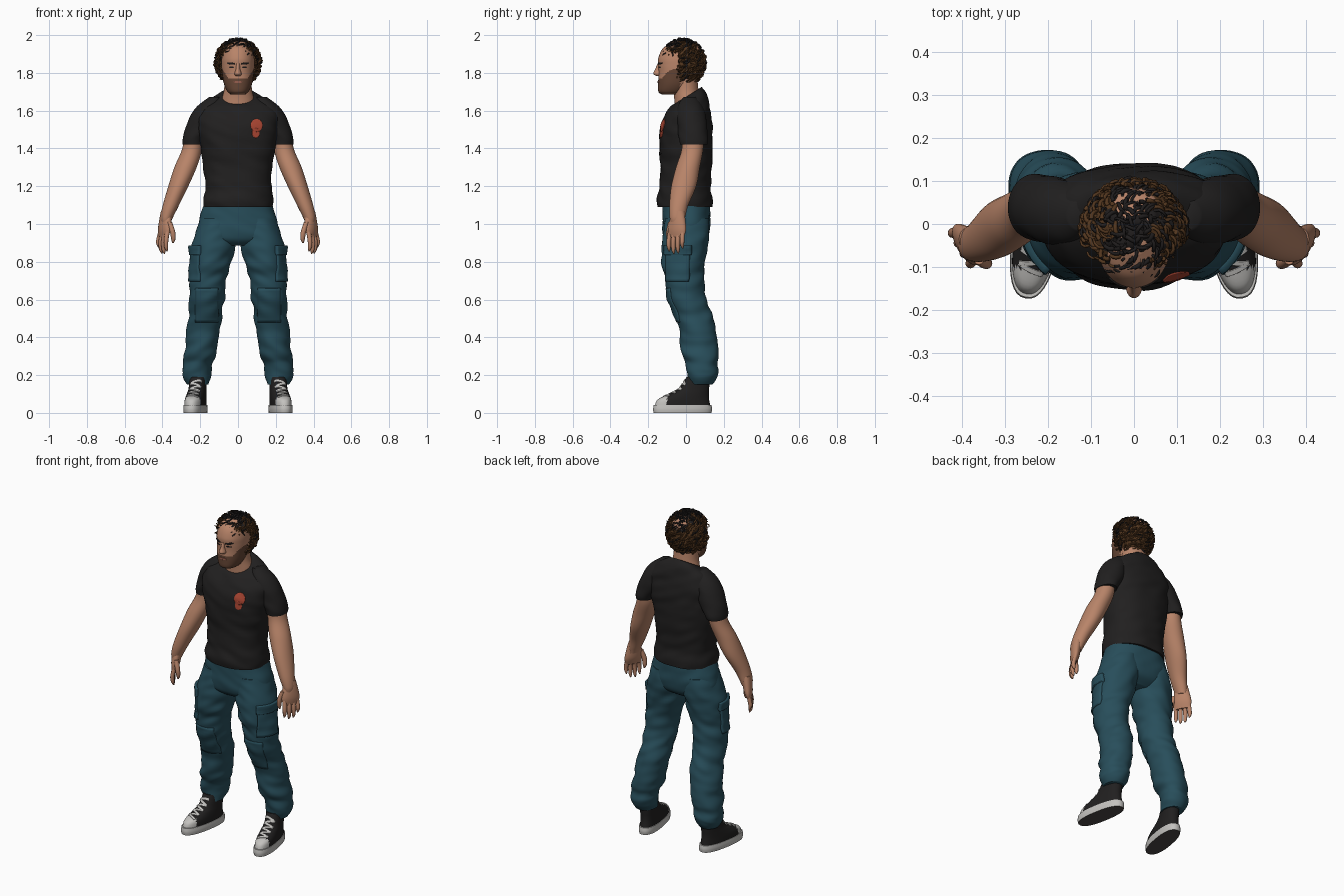
import bpy, bmesh, math, random
from mathutils import Matrix, Vector, noise
from mathutils.bvhtree import BVHTree

random.seed(4)
if "Cube" in bpy.data.objects:
    bpy.data.objects.remove(bpy.data.objects["Cube"])


def material(name, *rgb):
    m = bpy.data.materials.new(name)
    m.use_nodes = True
    m.diffuse_color = (*rgb, 1)
    m.node_tree.nodes["Principled BSDF"].inputs["Base Color"].default_value = (*rgb, 1)
    return m


SKIN = material("skin", .48, .23, .14)
BEARD = material("beard brown", .13, .06, .035)
LIPS = material("lip red", .3, .11, .075)
BROWN = material("hair brown", .085, .037, .013)
DARK = material("hair black", .014, .012, .012)
BLACK = material("cloth black", .015, .014, .014)
TEAL = material("trouser teal", .021, .076, .104)
WHITE = material("shoe white", .55, .54, .52)
RED = material("patch red", .4, .06, .032)
SOLE = material("sole grey", .07, .062, .058)


def finish(name, bm, mats, mirror=False, rule=None, thick=0):
    """Turn a bmesh into a smooth object, coloured by an optional face rule."""
    bmesh.ops.recalc_face_normals(bm, faces=bm.faces)
    if rule:
        for f in bm.faces:
            f.material_index = rule(f.calc_center_median(), f.normal)
    me = bpy.data.meshes.new(name)
    bm.to_mesh(me)
    bm.free()
    for m in mats:
        me.materials.append(m)
    ob = bpy.data.objects.new(name, me)
    bpy.context.collection.objects.link(ob)
    bpy.ops.object.select_all(action='DESELECT')
    ob.select_set(True)
    bpy.context.view_layer.objects.active = ob
    bpy.ops.object.shade_smooth_by_angle(angle=math.radians(50))
    if thick:
        mod = ob.modifiers.new("thickness", 'SOLIDIFY')
        mod.thickness, mod.offset = thick, 0
    if mirror:
        ob.modifiers.new("mirror", 'MIRROR')
    return ob


def blend(rings, steps):
    """Catmull-Rom interpolation between rings."""
    rings = [Vector(tuple(r) + (0,) * (6 - len(r))) for r in rings]
    ext = [rings[0]] + rings + [rings[-1]]
    for a, b, c, d in zip(ext, ext[1:], ext[2:], ext[3:]):
        for i in range(steps):
            t = i / steps
            yield (b * 2 + (c - a) * t + (a * 2 - b * 5 + c * 4 - d) * t * t
                   + (b * 3 - a - c * 3 + d) * t ** 3) / 2
    yield rings[-1]


def loft(name, rings, mats, mirror=False, rule=None, power=2, n=36, steps=6,
         fold=0, matrix=None):
    """Skin through level rings (x, y, z, half width, half depth, tilt)."""
    bm = bmesh.new()
    loops = []
    for cx, cy, cz, rx, ry, tilt in blend(rings, steps):
        loop = []
        for i in range(n):
            a = math.tau * i / n
            c, s = (math.copysign(abs(k) ** (2 / power), k) for k in (math.cos(a), math.sin(a)))
            p = Vector((cx + max(rx, .001) * c, cy + max(ry, .001) * s, cz + tilt * s))
            if fold:
                q = noise.noise(Vector((p.x * 9, p.y * 9, p.z * 20 + p.x * 8)))
                p += Vector((c, s, 0)) * fold * q
            loop.append(bm.verts.new(p))
        loops.append(loop)
    for lo, hi in zip(loops, loops[1:]):
        for i in range(n):
            j = (i + 1) % n
            bm.faces.new((lo[i], lo[j], hi[j], hi[i]))
    bm.faces.new(loops[0])
    bm.faces.new(loops[-1])
    if matrix:
        bm.transform(matrix)
    return finish(name, bm, mats, mirror, rule)


def patch(name, target, mat, centre, aim, w, h, lift=.003, roll=0, rounded=True, mirror=False):
    """Thin plate wrapped onto a target surface along the aim direction."""
    me = target.data
    tree = BVHTree.FromPolygons([v.co for v in me.vertices], [p.vertices for p in me.polygons])
    aim = Vector(aim).normalized()
    right = aim.cross(Vector((0, 0, 1))).normalized()
    spin = Matrix.Rotation(-roll, 3, aim)
    right, up = spin @ right, spin @ right.cross(aim)
    bm = bmesh.new()
    n = 12
    grid = {}
    for i in range(n + 1):
        for j in range(n + 1):
            u, v = 2 * i / n - 1, 2 * j / n - 1
            if rounded:
                u, v = u * math.sqrt(1 - v * v / 2), v * math.sqrt(1 - u * u / 2)
            hit = tree.ray_cast(Vector(centre) + right * u * w + up * v * h - aim * .3, aim)[0]
            if hit:
                grid[i, j] = bm.verts.new(hit)
    for i in range(n):
        for j in range(n):
            quad = [(i, j), (i + 1, j), (i + 1, j + 1), (i, j + 1)]
            if all(k in grid for k in quad):
                bm.faces.new([grid[k] for k in quad])
    return finish(name, bm, [mat], mirror, thick=2 * lift)


# Shirt
torso = loft("shirt_body", [
    (0, -.005, 1.09, .183, .143), (0, -.007, 1.13, .184, .145), (0, -.005, 1.2, .175, .135),
    (0, 0, 1.3, .182, .136), (0, 0, 1.41, .198, .14), (0, 0, 1.5, .212, .14),
    (0, .008, 1.58, .215, .124, .01), (0, .015, 1.635, .18, .102, .02),
    (0, .015, 1.665, .13, .088, .035), (0, .012, 1.68, .088, .076, .045)],
    [BLACK], power=2.3, n=64, fold=.008)
loft("shirt_sleeves", [
    (.125, .02, 1.672, .03, .035), (.15, .022, 1.625, .063, .065), (.177, .028, 1.57, .078, .076),
    (.205, .035, 1.5, .076, .078), (.232, .04, 1.45, .061, .076), (.24, .04, 1.42, .055, .072)],
    [BLACK], mirror=True, fold=.005)
patch("chest_patch_top", torso, RED, (.098, -.14, 1.522), (0, 1, 0), .031, .034)
patch("chest_patch_base", torso, RED, (.094, -.14, 1.482), (0, 1, 0), .02, .026)

# Trousers
loft("trouser_hips", [
    (0, 0, 1.12, .175, .125), (0, .002, 1.05, .198, .126), (0, .002, .98, .212, .126),
    (0, -.003, .92, .2, .112), (0, -.005, .885, .12, .07)], [TEAL], power=2.3, n=56, fold=.006)
leg = loft("trouser_legs", [
    (.1, .003, 1.03, .095, .115), (.122, 0, .92, .114, .122), (.142, -.012, .8, .108, .114),
    (.157, -.008, .7, .098, .102), (.166, .005, .6, .092, .1), (.173, .045, .5, .088, .1),
    (.186, .067, .4, .086, .098), (.199, .075, .31, .085, .099), (.209, .083, .265, .074, .087),
    (.214, .09, .225, .08, .086), (.213, .088, .19, .07, .076), (.211, .078, .15, .056, .066)],
    [TEAL], mirror=True, n=48, steps=8, fold=.012)
out = (-.9, .42, 0)
patch("cargo_pockets", leg, TEAL, (.24, -.05, .78), out, .065, .085, .009, rounded=False, mirror=True)
patch("pocket_flaps", leg, TEAL, (.24, -.05, .86), out, .07, .025, .016, rounded=False, mirror=True)
patch("knee_panels", leg, TEAL, (.165, -.1, .57), (0, 1, 0), .06, .09, .004, rounded=False, mirror=True)

# Arms and hands
loft("arms", [
    (.235, .038, 1.47, .046, .058), (.245, .033, 1.39, .053, .057), (.278, .01, 1.3, .059, .063),
    (.316, -.012, 1.2, .053, .066), (.355, -.038, 1.1, .043, .05), (.376, -.045, 1.04, .034, .042),
    (.382, -.046, 1.01, .026, .036)], [SKIN], mirror=True)
hand = Matrix.Translation((.388, -.047, 0)) @ Matrix.Rotation(math.radians(-30), 4, 'Z')
loft("palms", [
    (-.012, 0, 1.07, .028, .035), (-.004, 0, 1.02, .027, .046), (.002, 0, .97, .024, .054),
    (.008, 0, .93, .013, .046)], [SKIN], mirror=True, matrix=hand)
for label, y, tip in (("index", -.038, .855), ("middle", -.013, .842),
                      ("ring", .012, .845), ("little", .036, .87)):
    loft(label + "_fingers", [
        (.005, y, .96, .012, .013), (.016, y * 1.1, .91, .012, .012),
        (.015, y * 1.1, tip + .02, .01, .01), (.01, y * 1.1, tip, .003, .003)],
        [SKIN], mirror=True, n=12, steps=4, matrix=hand)
loft("thumbs", [
    (-.005, -.04, 1.01, .014, .016), (-.014, -.058, .96, .014, .015),
    (-.018, -.06, .92, .011, .012), (-.017, -.058, .9, .004, .004)],
    [SKIN], mirror=True, n=12, steps=4, matrix=hand)

# Neck and head
loft("neck", [(0, .008, 1.6, .092, .07), (0, .006, 1.66, .086, .068), (0, 0, 1.71, .074, .066),
              (0, -.005, 1.78, .07, .064)], [SKIN])


def stubble(c, normal):
    edge = 1.772 + max(0, abs(c.x) - .05) * 1.4
    return int(c.z < edge and c.y < -.03 and normal.z > -.85)


head = loft("head", [
    (0, -.08, 1.685, .035, .045), (0, -.074, 1.7, .056, .072), (0, -.058, 1.74, .074, .09),
    (0, -.04, 1.8, .084, .105), (0, -.034, 1.84, .087, .113), (0, -.03, 1.88, .086, .116),
    (0, -.022, 1.93, .075, .1), (0, -.02, 1.965, .04, .05)],
    [SKIN, BEARD], rule=stubble, n=64, steps=8, power=2.15)
loft("nose", [(0, -.14, 1.783, .012, .016), (0, -.146, 1.795, .019, .027),
              (0, -.141, 1.82, .012, .022), (0, -.14, 1.85, .01, .01)], [SKIN], n=20)
ahead = (0, 1, 0)
patch("eyebrows", head, DARK, (.036, -.14, 1.85), ahead, .021, .0055, .004, roll=.12, mirror=True)
patch("eyes", head, DARK, (.034, -.14, 1.83), ahead, .013, .004, .002, mirror=True)
patch("lips", head, LIPS, (0, -.14, 1.752), ahead, .024, .006, .004)

# Curly hair: a cap below many short coils
MID, SIZE = Vector((0, -.016, 1.855)), Vector((.115, .112, .118))


def on_face(p):
    return (p.y < -.04 and p.z < 1.905) or (p.y < .01 and p.z < 1.765)


def dark_hair(p, normal=None):
    return int(p.z > 1.9 and abs(p.x) < .055 + .02 * math.sin(p.y * 90))


bm = bmesh.new()
bmesh.ops.create_icosphere(bm, subdivisions=5, radius=1)
for v in bm.verts:
    v.co = MID + v.co * SIZE * (1 + .05 * noise.noise(v.co * 6))
bmesh.ops.delete(bm, geom=[v for v in bm.verts if on_face(v.co)], context='VERTS')
finish("hair_cap", bm, [BROWN, DARK], rule=dark_hair)

curls = bpy.data.curves.new("hair_curls", 'CURVE')
curls.dimensions = '3D'
curls.bevel_depth, curls.bevel_resolution = .0055, 1
curls.use_fill_caps = True
for m in (BROWN, DARK):
    curls.materials.append(m)
COUNT = 560
for k in range(COUNT):
    z = 1 - 2 * (k + .5) / COUNT
    a = k * 2.39996
    d = Vector((math.sqrt(1 - z * z) * math.cos(a), math.sqrt(1 - z * z) * math.sin(a), z))
    root = MID + d * SIZE
    if on_face(root):
        continue
    side = d.cross(Vector((random.uniform(-.4, .4), random.uniform(-.4, .4), 1))).normalized()
    down = d.cross(side).normalized()
    length, radius, phase = random.uniform(.025, .05), random.uniform(.007, .013), random.random() * 6
    spline = curls.splines.new('POLY')
    spline.points.add(8)
    spline.material_index = dark_hair(root) if random.random() < .85 else 1
    for i, pt in enumerate(spline.points):
        t = i / 8
        ang = phase + t * 6
        p = root + down * length * (t - .5) + (d * math.cos(ang) + side * math.sin(ang)) * radius
        pt.co = (*p, 1)
        pt.radius = 1 - .5 * t
    spline.use_smooth = True
bpy.context.collection.objects.link(bpy.data.objects.new("hair_curls", curls))

# Shoes, toes turned slightly outwards
foot = Matrix.Translation((.225, -.018, 0)) @ Matrix.Rotation(math.radians(10), 4, 'Z')
toe_line = foot.inverted()
loft("shoe_soles", [(0, 0, 0, .054, .155), (0, 0, .02, .056, .158), (0, 0, .042, .054, .155)],
     [WHITE, SOLE], mirror=True, power=2.4, matrix=foot, rule=lambda c, n: int(n.z < -.6))
upper = loft("shoe_uppers", [
    (0, 0, .03, .052, .15), (0, .004, .07, .051, .138), (0, .034, .1, .048, .106),
    (0, .062, .13, .045, .08), (0, .084, .19, .044, .062)], [BLACK, WHITE], mirror=True,
    power=2.3, matrix=foot, n=48, rule=lambda c, n: int((toe_line @ c).y < -.092))
for k in range(8):
    patch(f"shoe_lace_{k + 1}", upper, WHITE, foot @ Vector((0, -.088 + .014 * k, .088 + .011 * k)),
          foot.to_3x3() @ Vector((0, .6, -.8)), .03, .0055, .004,
          roll=.3 * (-1) ** k, rounded=False, mirror=True)
